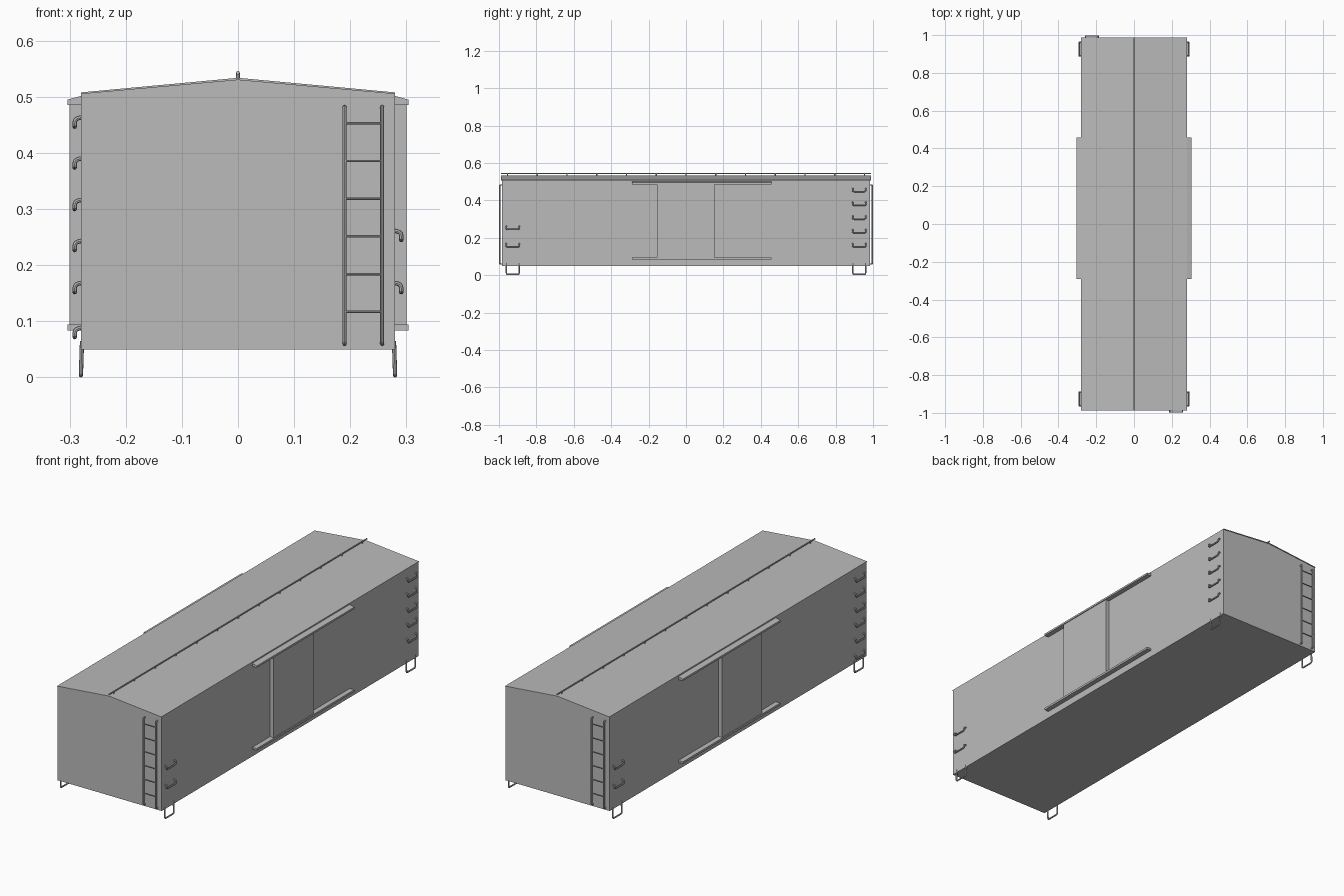
import bpy, bmesh
from mathutils import Vector

if "Cube" in bpy.data.objects:
    bpy.data.objects.remove(bpy.data.objects["Cube"])

mat = bpy.data.materials.new("plain grey")
mat.diffuse_color = (0.5, 0.5, 0.5, 1)
mat.use_nodes = True
mat.node_tree.nodes["Principled BSDF"].inputs["Base Color"].default_value = mat.diffuse_color


def finish(name, me, smooth=False):
    me.materials.clear()
    me.materials.append(mat)
    ob = bpy.data.objects.new(name, me)
    bpy.context.collection.objects.link(ob)
    if smooth:
        bpy.context.view_layer.objects.active = ob
        ob.select_set(True)
        bpy.ops.object.shade_smooth_by_angle()
        ob.select_set(False)
    return ob


def prism(name, profile, y0, y1):
    """Extrude an (x, z) profile along y."""
    bm = bmesh.new()
    f = bm.faces.new([bm.verts.new((x, y0, z)) for x, z in profile])
    r = bmesh.ops.extrude_face_region(bm, geom=[f])
    vs = [v for v in r["geom"] if isinstance(v, bmesh.types.BMVert)]
    bmesh.ops.translate(bm, verts=vs, vec=(0, y1 - y0, 0))
    bmesh.ops.recalc_face_normals(bm, faces=bm.faces)
    me = bpy.data.meshes.new(name)
    bm.to_mesh(me)
    bm.free()
    return finish(name, me)


def rounded(pts, r):
    """Round the inner corners of a path."""
    pts = [Vector(p) for p in pts]
    if r == 0:
        return pts
    out = [pts[0]]
    for a, b, c in zip(pts, pts[1:], pts[2:]):
        p = b + (a - b).normalized() * min(r, (a - b).length * 0.49)
        q = b + (c - b).normalized() * min(r, (c - b).length * 0.49)
        for i in range(4):
            t = i / 3
            out.append(p * (1 - t) ** 2 + b * 2 * t * (1 - t) + q * t * t)
    return out + [pts[-1]]


def tubes(name, paths, radius, bend=0.0):
    """Round bars along several paths, as one mesh."""
    cu = bpy.data.curves.new(name, 'CURVE')
    cu.dimensions = '3D'
    cu.bevel_depth = radius
    cu.bevel_resolution = 2
    cu.use_fill_caps = True
    for path in paths:
        pts = rounded(path, bend)
        sp = cu.splines.new('POLY')
        sp.points.add(len(pts) - 1)
        for p, co in zip(sp.points, pts):
            p.co = (*co, 1)
    tmp = bpy.data.objects.new(name + "_path", cu)
    bpy.context.collection.objects.link(tmp)
    bpy.context.view_layer.update()
    dg = bpy.context.evaluated_depsgraph_get()
    me = bpy.data.meshes.new_from_object(tmp.evaluated_get(dg))
    bpy.data.objects.remove(tmp)
    return finish(name, me, True)


W, L = 0.28, 0.985

# body and thin roof sheet
prism("body", [(-W, .05), (W, .05), (W, .507), (0, .53), (-W, .507)], -L, L)
prism("roof", [(-W, .505), (0, .53), (W, .505), (W, .508), (0, .534), (-W, .508)],
      -.988, .988)

# ridge bar and its posts
tubes("ridge_bar", [[(0, -.988, .543), (0, .988, .543)]], .0033)
tubes("ridge_posts", [[(0, i * .159, .528), (0, i * .159, .543)]
                      for i in range(-6, 7)], .0035)

# sliding doors with upper and lower tracks on both sides
for s, side in ((1, "right"), (-1, "left")):
    prism(side + "_door", [(s * x, z) for x, z in
          ((.275, .09), (.30, .09), (.30, .488), (.275, .488))], -.155, .152)
    prism(side + "_upper_track", [(s * x, z) for x, z in
          ((.275, .486), (.304, .486), (.304, .495), (.275, .503))], -.29, .458)
    prism(side + "_lower_track", [(s * x, z) for x, z in
          ((.275, .084), (.304, .084), (.304, .094), (.275, .094))], -.29, .458)


def grab(s, yc, z):
    """Drooping U-shaped hand hold."""
    a, b = yc - .035, yc + .035
    return [(s * .276, a, z + .009), (s * .291, a, z + .006), (s * .291, a, z - .008),
            (s * .291, b, z - .008), (s * .291, b, z + .006), (s * .276, b, z + .009)]


tall = (.455, .382, .308, .235, .16)
low = (.253, .16)
tubes("right_back_grabs", [grab(1, .926, z) for z in tall], .004, .009)
tubes("right_front_grabs", [grab(1, -.926, z) for z in low], .004, .009)
tubes("left_front_grabs", [grab(-1, -.926, z) for z in tall + (.08,)], .004, .009)
tubes("left_back_grabs", [grab(-1, .926, z) for z in low], .004, .009)

# corner stirrup steps
tubes("stirrups", [[(s * .278, y - .034, .065), (s * .28, y - .034, .0038),
                    (s * .28, y + .034, .0038), (s * .278, y + .034, .065)]
                   for s in (-1, 1) for y in (-.926, .926)], .0038, .008)

# end ladders, diagonally opposite
for s, end in ((1, "front"), (-1, "back")):
    tubes(end + "_ladder_stiles",
          [[(s * x, -s * .98, .06), (s * x, -s * .996, .06),
            (s * x, -s * .996, .482), (s * x, -s * .98, .482)]
           for x in (.19, .257)], .0036, .006)
    tubes(end + "_ladder_rungs",
          [[(s * .19, -s * .996, .117 + i * .0672), (s * .257, -s * .996, .117 + i * .0672)]
           for i in range(6)], .0022)
